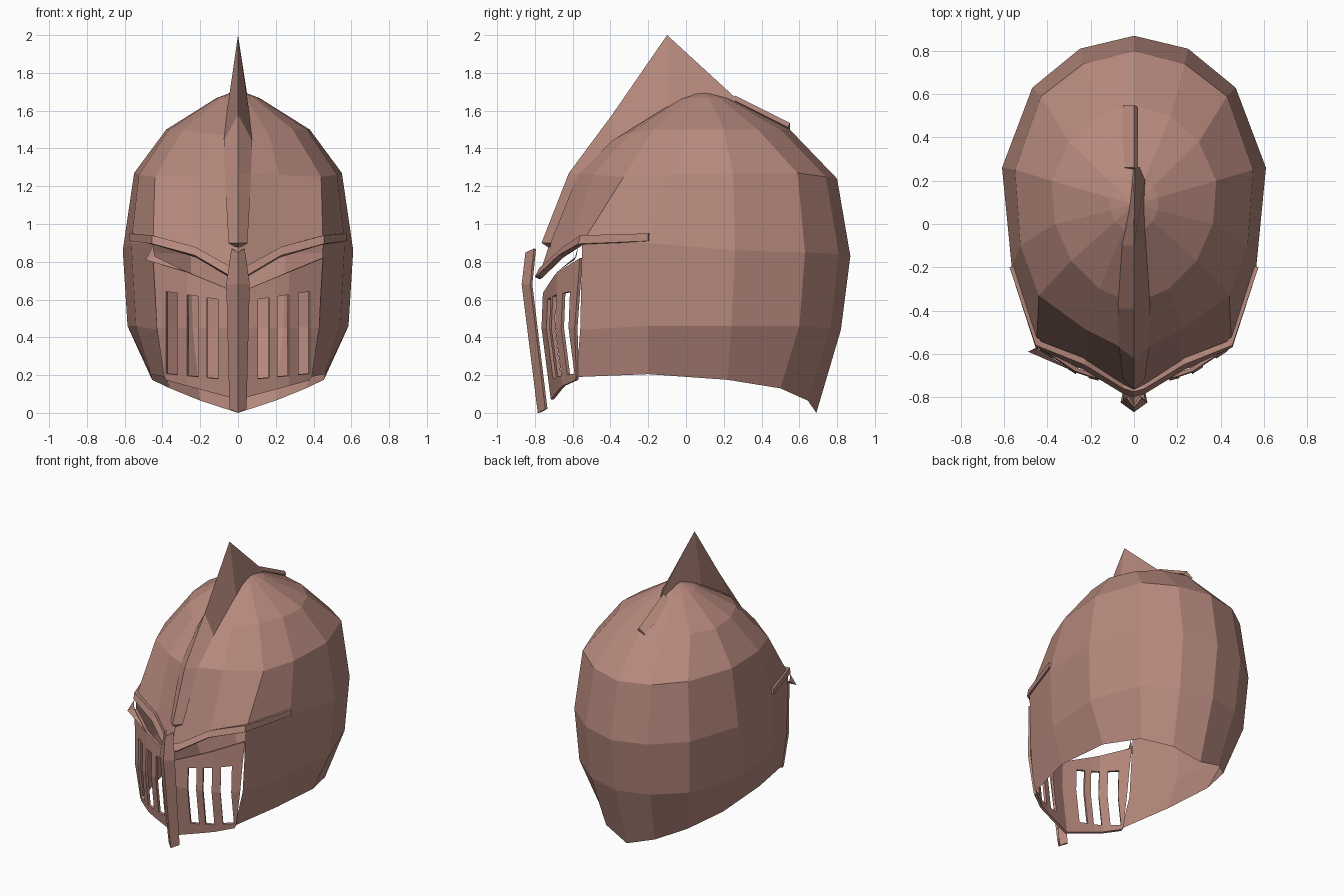
import bpy, bmesh
from mathutils import Vector

if "Cube" in bpy.data.objects:
    bpy.data.objects.remove(bpy.data.objects["Cube"])

mat = bpy.data.materials.new("dusty_copper")
mat.diffuse_color = (0.47, 0.25, 0.205, 1)
mat.use_nodes = True
mat.node_tree.nodes["Principled BSDF"].inputs["Base Color"].default_value = mat.diffuse_color


def build(name, verts, faces, mirror=False, thick=0.0):
    """Flat-shaded sheet, faces turned outward, optionally mirrored and thickened inward."""
    bm = bmesh.new()
    vs = [bm.verts.new(v) for v in verts]
    for f in faces:
        bm.faces.new([vs[i] for i in f])
    bmesh.ops.remove_doubles(bm, verts=bm.verts, dist=0.0005)
    bmesh.ops.delete(bm, geom=[v for v in bm.verts if not v.link_faces], context='VERTS')
    bm.normal_update()
    for f in bm.faces:
        if f.normal.dot(f.calc_center_median() - Vector((0, 0.1, 0.6))) < 0:
            f.normal_flip()
    me = bpy.data.meshes.new(name)
    bm.to_mesh(me)
    bm.free()
    me.materials.append(mat)
    ob = bpy.data.objects.new(name, me)
    bpy.context.collection.objects.link(ob)
    if mirror:
        ob.modifiers.new("mirror", 'MIRROR')
    if thick:
        s = ob.modifiers.new("thickness", 'SOLIDIFY')
        s.thickness = thick
        s.offset = -1
    return ob


def strips(name, rows, skip=(), **kw):
    """Quads between neighbouring rows; skip holds (row, column) gaps."""
    verts, faces, starts = [], [], []
    for r in rows:
        starts.append(len(verts))
        verts += r
    for j in range(len(rows) - 1):
        for i in range(min(len(rows[j]), len(rows[j + 1])) - 1):
            if (j, i) not in skip:
                a, b = starts[j] + i, starts[j + 1] + i
                faces.append((a, a + 1, b + 1, b))
    return build(name, verts, faces, **kw)


# Half rings of the shell, from the back centre round to the front
apex = [(0, 0.09, 1.71)] * 8
crown = [(0, .55, 1.50), (.17, .50, 1.50), (.30, .38, 1.50), (.38, .20, 1.50),
         (.365, 0, 1.50), (.29, -.17, 1.50), (.16, -.30, 1.48), (0, -.37, 1.46)]
temple = [(0, .80, 1.24), (.235, .74, 1.25), (.43, .59, 1.27), (.55, .25, 1.27),
          (.525, -.10, 1.26), (.44, -.33, 1.25), (.22, -.49, 1.26), (0, -.60, 1.27)]
brow = [(0, .87, .83), (.25, .81, .84), (.47, .63, .85), (.61, .26, .86),
        (.565, -.20, .90), (.45, -.55, .90), (.22, -.64, .84), (0, -.77, .75)]
cheek = [(0, .82, .44), (.24, .765, .45), (.45, .60, .46), (.585, .24, .46),
         (.54, -.20, .46), (.43, -.56, .44)]
rim = [(0, .69, 0), (.20, .645, .065), (.36, .50, .13), (.455, .22, .175),
       (.46, -.20, .205), (.38, -.58, .19)]

# Upper dome: a small extra ring rounds the top
cap = [tuple(Vector(a).lerp(Vector(c), .3) + Vector((0, 0, .02))) for a, c in zip(apex, crown)]
strips("dome", [apex, cap, crown, temple, brow], mirror=True)
strips("neck_guard", [brow[:6], cheek, rim], mirror=True)

# Brow band over the eye slit
low = [(0, -.80, .72), (.05, -.785, .73), (.23, -.675, .835), (.455, -.57, .895), (.575, -.20, .91)]
high = [(0, -.775, .77), (.05, -.76, .78), (.23, -.65, .88), (.455, -.56, .94), (.575, -.20, .95)]
strips("brow_band", [low, high], mirror=True, thick=0.03)


# Face plate with three breathing slots on each side
def plate_y(x, z):
    y = -.765 + .25 * x if x < .26 else -.70 + .65 * (x - .26)
    return y + (.13 * (.45 - z) if z < .45 else .04 * (z - .45))


xs = [0, .105, .165, .21, .27, .32, .38, .45]
rows = []
for k in range(5):
    row = []
    for x in xs:
        slot_low, slot_high = .17 + .1 * x, .585 + .15 * x
        z = (.07 + .27 * x, slot_low, .45, slot_high, .635 + .41 * x)[k]
        px = x if x < .44 else (.39, .395, .43, .44, .45)[k]
        row.append((px, plate_y(px, z), z))
    rows.append(row)
strips("face_plate", rows, skip={(j, i) for j in (1, 2) for i in (1, 3, 5)},
       mirror=True, thick=0.018)

# Bent corner of the plate, on one side only
build("plate_corner", [(-.49, -.59, .81), (-.45, -.57, .89), (-.44, -.58, .83), (-.27, -.685, .745)],
      [(0, 1, 2), (0, 2, 3)])

# Nose bar: ridged strip bent at the eyes
ridge = [(0, -.785, 0), (0, -.87, .68), (0, -.85, .85)]
wing = [(.045, -.745, .02), (.062, -.825, .68), (.035, -.805, .87)]
strips("nose_bar", [ridge, wing], mirror=True, thick=0.015)

# Raised ridge down the forehead
ridge = [(0, -.39, 1.58), (0, -.62, 1.27), (0, -.765, .90)]
wing = [(.075, -.39, 1.44), (.07, -.57, 1.26), (.05, -.715, .90)]
strips("forehead_ridge", [ridge, wing], mirror=True)
build("ridge_end", [(0, -.765, .90), (.05, -.715, .90), (0, -.72, .87)], [(0, 1, 2)], mirror=True)

# Crest fin, leaning slightly to one side at the back
top = [(0, -.39, 1.58), (0, -.10, 2.0), (.005, .26, 1.67)]
strips("crest_right", [top, [(.075, -.39, 1.44), (.055, -.10, 1.62), (.06, .26, 1.61)]])
strips("crest_left", [top, [(-.075, -.39, 1.44), (-.055, -.10, 1.62), (-.005, .26, 1.64)]])
build("crest_back", [top[2], (.06, .26, 1.61), (-.005, .26, 1.61)], [(0, 1, 2)])

# Tail strip behind the crest
strips("crest_tail", [[(0, .26, 1.68), (0, .55, 1.535)], [(-.06, .26, 1.63), (-.05, .55, 1.50)]],
       thick=0.03)
